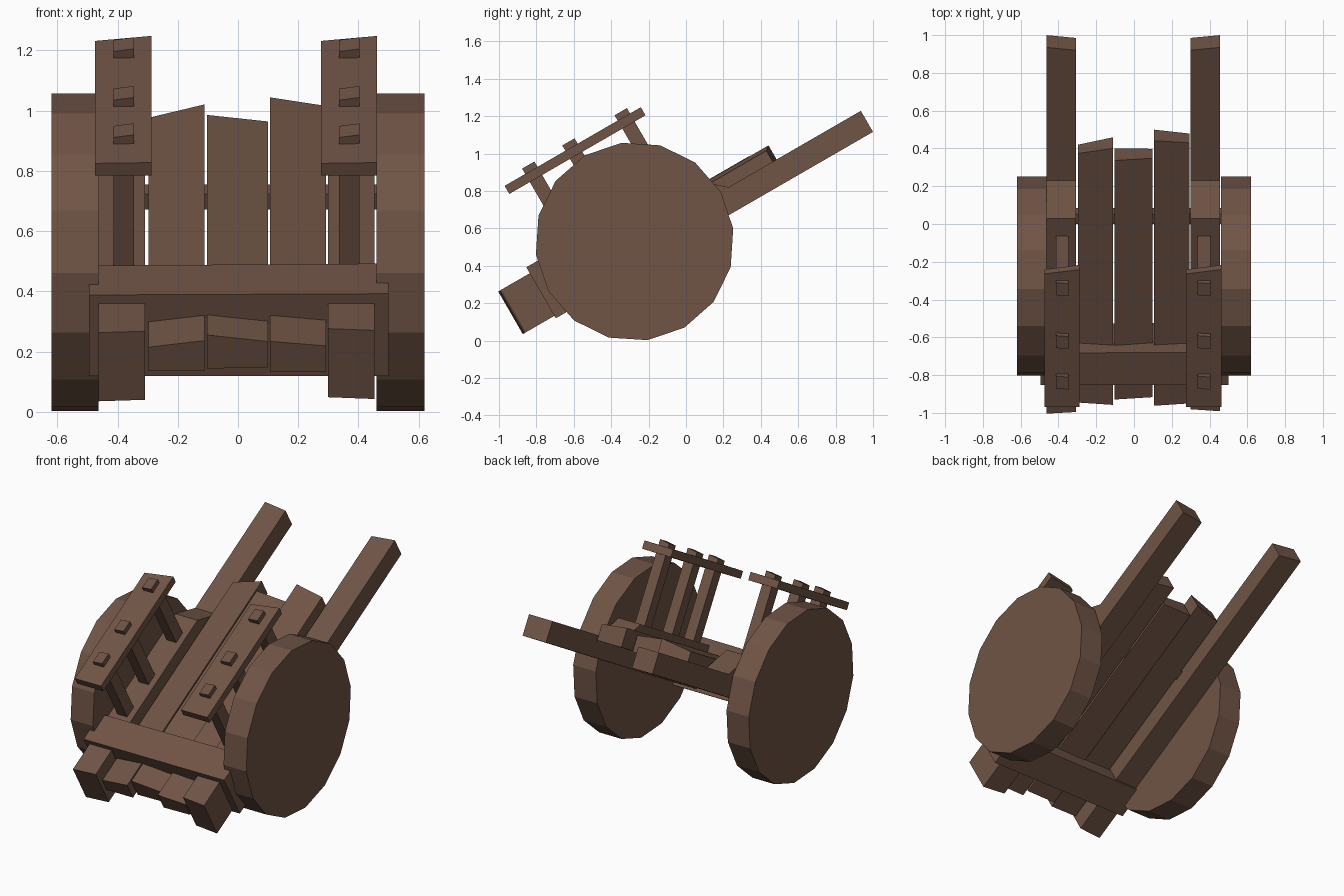
import bpy, bmesh, math
from mathutils import Matrix

if "Cube" in bpy.data.objects:
    bpy.data.objects.remove(bpy.data.objects["Cube"])

# Whole cart is built level (y = along shafts, z = up) and tipped 30 degrees about the wheel hub
TILT = Matrix.Translation((0, -0.275, 0.53)) @ Matrix.Rotation(math.radians(30), 4, 'X')

wood = bpy.data.materials.new("brown wood")
wood.diffuse_color = (0.16, 0.088, 0.06, 1)
wood.use_nodes = True
wood.node_tree.nodes["Principled BSDF"].inputs["Base Color"].default_value = wood.diffuse_color


def prism(name, x0, x1, left, right=None):
    """Solid between a profile of (y, z) points at x0 and a matching one at x1."""
    right = right or left
    bm = bmesh.new()
    a = [bm.verts.new((x0, y, z)) for y, z in left]
    b = [bm.verts.new((x1, y, z)) for y, z in right]
    bm.faces.new(a)
    bm.faces.new(b[::-1])
    n = len(a)
    for i in range(n):
        j = (i + 1) % n
        bm.faces.new((a[j], a[i], b[i], b[j]))
    bmesh.ops.recalc_face_normals(bm, faces=bm.faces)
    bm.transform(TILT)
    me = bpy.data.meshes.new(name)
    bm.to_mesh(me)
    bm.free()
    me.materials.append(wood)
    ob = bpy.data.objects.new(name, me)
    bpy.context.collection.objects.link(ob)
    return ob


def rect(y0, y1, z0, z1):
    return [(y0, z0), (y1, z0), (y1, z1), (y0, z1)]


def shaft_profile(front, back):
    return [(front, -0.13), (back, -0.13), (back, 0), (0.582, 0), (0.429, 0.133), (front, 0.133)]


# Solid 16-sided wheels
disc = [(0.532 * math.cos(i * math.pi / 8), 0.532 * math.sin(i * math.pi / 8)) for i in range(16)]
prism("wheel_left", -0.62, -0.463, disc)
prism("wheel_right", 0.46, 0.62, disc)

# Long side beams that step down into pulling shafts
prism("shaft_left", -0.463, -0.308, shaft_profile(-0.765, 1.397), shaft_profile(-0.755, 1.38))
prism("shaft_right", 0.299, 0.454, shaft_profile(-0.738, 1.38), shaft_profile(-0.75, 1.397))

# Floor planks with uneven ends and tops
prism("plank_left", -0.297, -0.112, rect(-0.738, 0.785, -0.03, 0.062), rect(-0.738, 0.83, -0.03, 0.087))
prism("plank_middle", -0.103, 0.099, rect(-0.704, 0.757, -0.04, 0.089), rect(-0.704, 0.757, -0.035, 0.064))
prism("plank_right", 0.107, 0.293, rect(-0.743, 0.877, -0.03, 0.087), rect(-0.74, 0.853, -0.03, 0.068))

# Thick front cross board and thin rear cross bar
prism("front_cross_board", -0.495, 0.5, rect(-0.57, -0.375, -0.145, 0.165), rect(-0.57, -0.37, -0.145, 0.17))
prism("rear_cross_bar", -0.47, 0.47, rect(0.335, 0.397, -0.03, 0.03))

# Side rails, each on three posts that poke through
for side, dx in (("left", 0), ("right", 0.75)):
    prism("rail_" + side, -0.475 + dx, -0.288 + dx,
          rect(-0.453, 0.36, 0.555, 0.602), rect(-0.453, 0.388, 0.555, 0.605))
    for k, y in enumerate((-0.288, -0.04, 0.283)):
        prism(f"post_{side}_{k + 1}", -0.414 + dx, -0.346 + dx,
              rect(y - 0.038, y + 0.038, 0.08, 0.628), rect(y - 0.038, y + 0.038, 0.08, 0.638))
